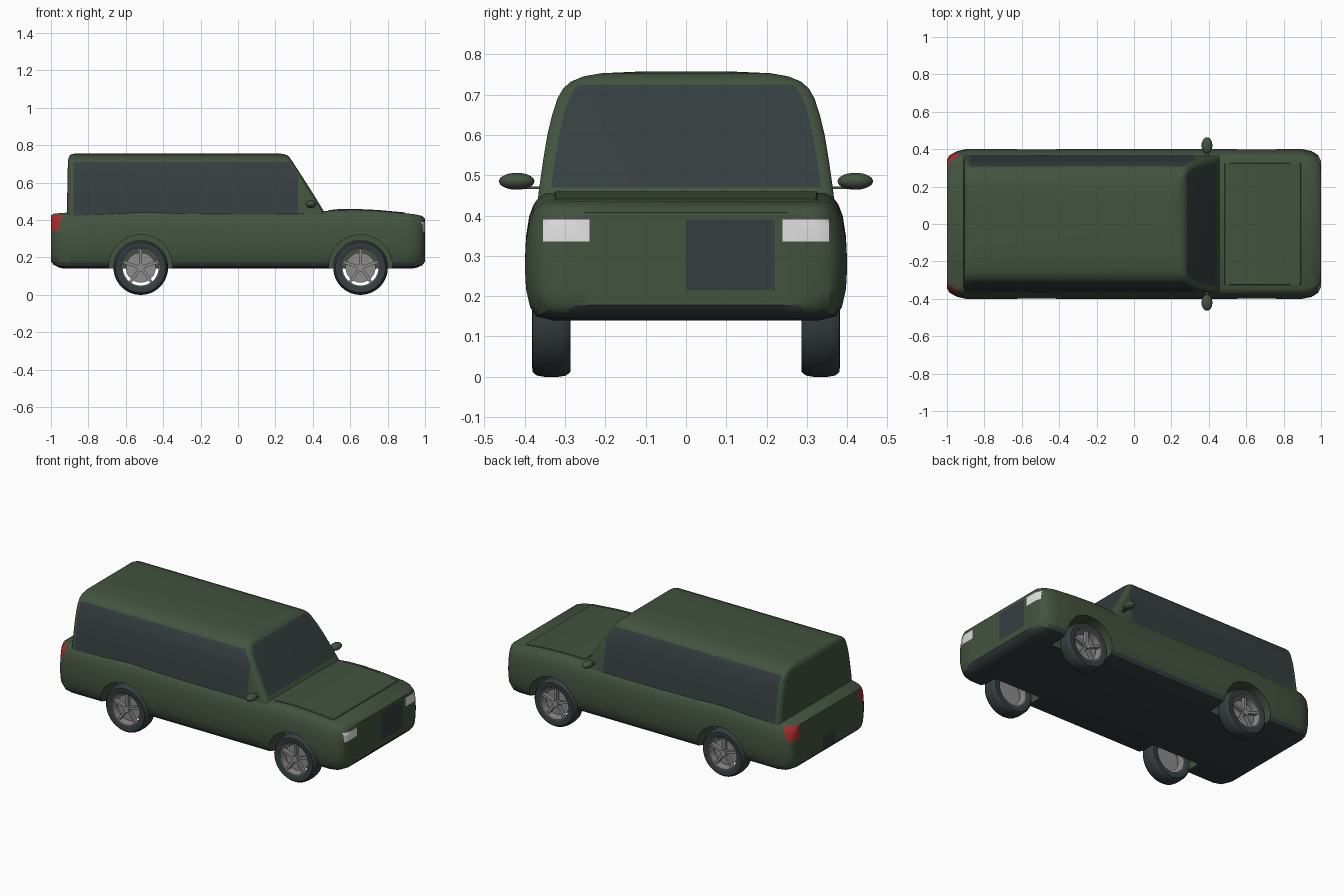
import bpy, bmesh
from math import sin, cos, pi, radians
from mathutils import Vector, Matrix

cube = bpy.data.objects.get("Cube")
if cube:
    bpy.data.objects.remove(cube)


def material(name, rgb):
    m = bpy.data.materials.new(name)
    m.use_nodes = True
    m.diffuse_color = (*rgb, 1)
    m.node_tree.nodes["Principled BSDF"].inputs["Base Color"].default_value = (*rgb, 1)
    return m


GREEN = material("dark green paint", (0.056, 0.087, 0.050))
DARK = material("dark glass and rubber", (0.037, 0.048, 0.050))
WHITE = material("headlight white", (0.75, 0.75, 0.75))
RED = material("tail light red", (0.42, 0.025, 0.025))
SILVER = material("wheel silver", (0.27, 0.26, 0.26))


def finish(bm, name, mats, angle=35):
    bmesh.ops.recalc_face_normals(bm, faces=bm.faces)
    me = bpy.data.meshes.new(name)
    bm.to_mesh(me)
    bm.free()
    ob = bpy.data.objects.new(name, me)
    bpy.context.collection.objects.link(ob)
    for m in mats:
        me.materials.append(m)
    smooth(ob, angle)
    return ob


def smooth(ob, angle=35):
    bpy.ops.object.select_all(action='DESELECT')
    ob.select_set(True)
    bpy.context.view_layer.objects.active = ob
    bpy.ops.object.shade_smooth_by_angle(angle=radians(angle))


def loft(rings, closed=False):
    """Skin a list of equal closed rings; cap the ends unless closed."""
    bm = bmesh.new()
    vs = [[bm.verts.new(p) for p in r] for r in rings]
    n = len(vs[0])
    for a, b in zip(vs, vs[1:] + vs[:1] if closed else vs[1:]):
        for i in range(n):
            j = (i + 1) % n
            bm.faces.new((a[i], a[j], b[j], b[i]))
    if not closed:
        bm.faces.new(vs[0])
        bm.faces.new(vs[-1])
    bmesh.ops.recalc_face_normals(bm, faces=bm.faces)
    return bm


def cut(bm, co, no, test):
    """Slice the faces whose centre passes the test."""
    faces = [f for f in bm.faces if test(f.calc_center_median(), f.normal)]
    geom = {g for f in faces for g in (f, *f.edges, *f.verts)}
    bmesh.ops.bisect_plane(bm, geom=list(geom), plane_co=co, plane_no=no, dist=1e-5)
    bm.normal_update()


def paint(bm, index, test):
    for f in bm.faces:
        if test(f.calc_center_median(), f.normal):
            f.material_index = index


# Lower body: x, half width, bottom and top height of each station
stations = [(-1, .345, .18, .425), (-.985, .368, .16, .434), (-.95, .388, .143, .438),
            (-.9, .4, .14, .44), (-.7, .4, .14, .446), (-.5, .4, .14, .456),
            (-.3, .4, .14, .449), (0, .4, .14, .446), (.45, .4, .14, .447),
            (.53, .4, .14, .454), (.62, .4, .14, .456), (.75, .4, .14, .45),
            (.9, .4, .14, .436), (.95, .39, .143, .43), (.985, .367, .158, .422),
            (1, .335, .178, .408)]
half = [(.83, 0), (.93, .035), (.967, .11), (.992, .26), (1, .45), (.992, .66),
        (.972, .82), (.945, .91), (.91, .97), (.86, 1)]


def body_ring(x, w, lo, hi):
    right = [(x, w * u, lo + (hi - lo) * v) for u, v in half]
    return right + [(x, -y, z) for x, y, z in reversed(right)]


bm = loft([body_ring(*s) for s in stations])
paint(bm, 1, lambda c, n: n.z < -.5)
front = lambda c, n: c.x > .96 and n.x > .3
rear = lambda c, n: c.x < -.9 and abs(n.z) < .8
for z in (.215, .335, .39):
    cut(bm, (0, 0, z), (0, 0, 1), front)
for y in (-.355, -.24, 0, .22, .24, .355):
    cut(bm, (0, y, 0), (0, 1, 0), front)
for z in (.18, .26, .34, .425):
    cut(bm, (0, 0, z), (0, 0, 1), rear)
for y in (-.29, -.06, .06, .29):
    cut(bm, (0, y, 0), (0, 1, 0), lambda c, n: n.x < -.7)
cut(bm, (-.938, 0, .425), (1, 0, -.35), rear)
paint(bm, 2, lambda c, n: front(c, n) and .24 < abs(c.y) < .355 and .335 < c.z < .39)
paint(bm, 1, lambda c, n: front(c, n) and 0 < c.y < .22 and .215 < c.z < .39)
paint(bm, 1, lambda c, n: n.x < -.7 and abs(c.y) < .06 and .18 < c.z < .26)
paint(bm, 3, lambda c, n: rear(c, n) and abs(c.y) > .29 and .34 < c.z < .425
      and c.x < -.938 + .35 * (c.z - .425))
body = finish(bm, "lower_body", [GREEN, DARK, WHITE, RED])

# Wheel arches cut out of the body
AXLES, HUB_Z = (-.52, .655), .146
for x in AXLES:
    for s in (-1, 1):
        bm = bmesh.new()
        bmesh.ops.create_cone(bm, cap_ends=True, segments=48, radius1=.17, radius2=.17, depth=.3,
                              matrix=Matrix.Translation((x, s * .4, HUB_Z + .006)) @ Matrix.Rotation(pi / 2, 4, 'X'))
        cutter = finish(bm, "arch_cutter", [GREEN])
        cutter.hide_render = True
        bpy.context.view_layer.objects.active = body
        mod = body.modifiers.new("arch", 'BOOLEAN')
        mod.operation, mod.object, mod.solver = 'DIFFERENCE', cutter, 'EXACT'
        bpy.ops.object.modifier_apply(modifier=mod.name)
        bpy.data.objects.remove(cutter)
smooth(body)


# Cabin: height, rear x, front x, half width of each layer
layers = [(.42, -.915, .475, .37), (.47, -.914, .445, .364), (.54, -.913, .402, .354),
          (.6, -.912, .364, .344), (.65, -.911, .332, .332), (.69, -.91, .306, .319),
          (.715, -.909, .29, .305), (.732, -.906, .278, .286), (.745, -.9, .265, .255),
          (.753, -.89, .245, .21), (.757, -.86, .21, .12)]


def cabin_ring(z, x0, x1, w, rx=.022, ry=.042, n=5):
    pts = []
    for k, (cx, cy) in enumerate([(x1, w), (x0, w), (x0, -w), (x1, -w)]):
        sx, sy = (1 if cx > 0 else -1), (1 if cy > 0 else -1)
        for i in range(n + 1):
            a = (k + i / n) * pi / 2
            pts.append((cx - sx * rx + rx * cos(a), cy - sy * ry + ry * sin(a), z))
    return pts


bm = loft([cabin_ring(*l) for l in layers])
side = lambda c, n: abs(n.y) > .6 and abs(n.x) < .2
screen = lambda c, n: n.x > .5 and abs(n.y) < .08
for x in (-.88, .32):
    cut(bm, (x, 0, 0), (1, 0, 0), side)
cut(bm, (0, 0, .71), (0, 0, 1), side)
cut(bm, (0, 0, .725), (0, 0, 1), screen)
paint(bm, 1, lambda c, n: side(c, n) and -.88 < c.x < .32 and c.z < .71)
paint(bm, 1, lambda c, n: screen(c, n) and .47 < c.z < .725)
finish(bm, "cabin", [GREEN, DARK])


# Bonnet panel, slightly proud of the body
def bonnet_ring(x, z, w):
    return [(x, -w, z - .012), (x, -w + .008, z + .004), (x, w - .008, z + .004), (x, w, z - .012)]


panel = [(.478, .436, .326), (.486, .449, .33), (.53, .454, .332), (.62, .456, .332),
         (.75, .45, .332), (.89, .437, .33), (.9, .425, .326)]
finish(bm=loft([bonnet_ring(*p) for p in panel]), name="bonnet_panel", mats=[GREEN], angle=25)


# Door mirrors
for s, label in ((1, "left"), (-1, "right")):
    bm = bmesh.new()
    bmesh.ops.create_uvsphere(bm, u_segments=24, v_segments=14, radius=1,
                              matrix=Matrix.Translation((.39, s * .42, .485)) @ Matrix.Diagonal((.029, .044, .021, 1)))
    bmesh.ops.create_cube(bm, size=1, matrix=Matrix.Translation((.39, s * .375, .469)) @ Matrix.Diagonal((.016, .05, .007, 1)))
    finish(bm, label + "_mirror", [GREEN])


# Wheels: lathed tyre and rim, disc, hub and five spokes
def lathe(profile, x, s, n=48):
    return loft([[(x + r * cos(2 * pi * k / n), s * y, HUB_Z + r * sin(2 * pi * k / n)) for r, y in profile]
                 for k in range(n)], closed=True)


tyre = [(.1, .292), (.115, .286), (.134, .287), (.143, .297), (.146, .315), (.146, .352),
        (.143, .37), (.134, .381), (.115, .382), (.1, .376)]
rim = [(.102, .292), (.102, .376), (.096, .376), (.096, .292)]
for x in AXLES:
    for s in (-1, 1):
        label = ("front_" if x > 0 else "rear_") + ("left_" if s > 0 else "right_")
        finish(lathe(tyre, x, s), label + "tyre", [DARK])
        finish(lathe(rim, x, s), label + "rim", [SILVER])
        bm = bmesh.new()
        for r, y, depth in ((.08, .335, .02), (.02, .357, .03)):
            bmesh.ops.create_cone(bm, cap_ends=True, segments=32, radius1=r, radius2=r, depth=depth,
                                  matrix=Matrix.Translation((x, s * y, HUB_Z)) @ Matrix.Rotation(pi / 2, 4, 'X'))
        for k in range(5):
            m = Matrix.Translation((x, s * .355, HUB_Z)) @ Matrix.Rotation(2 * pi * k / 5, 4, 'Y')
            bmesh.ops.create_cube(bm, size=1, matrix=m @ Matrix.Translation((0, 0, .054)) @ Matrix.Diagonal((.016, .024, .088, 1)))
        finish(bm, label + "spokes", [SILVER])
